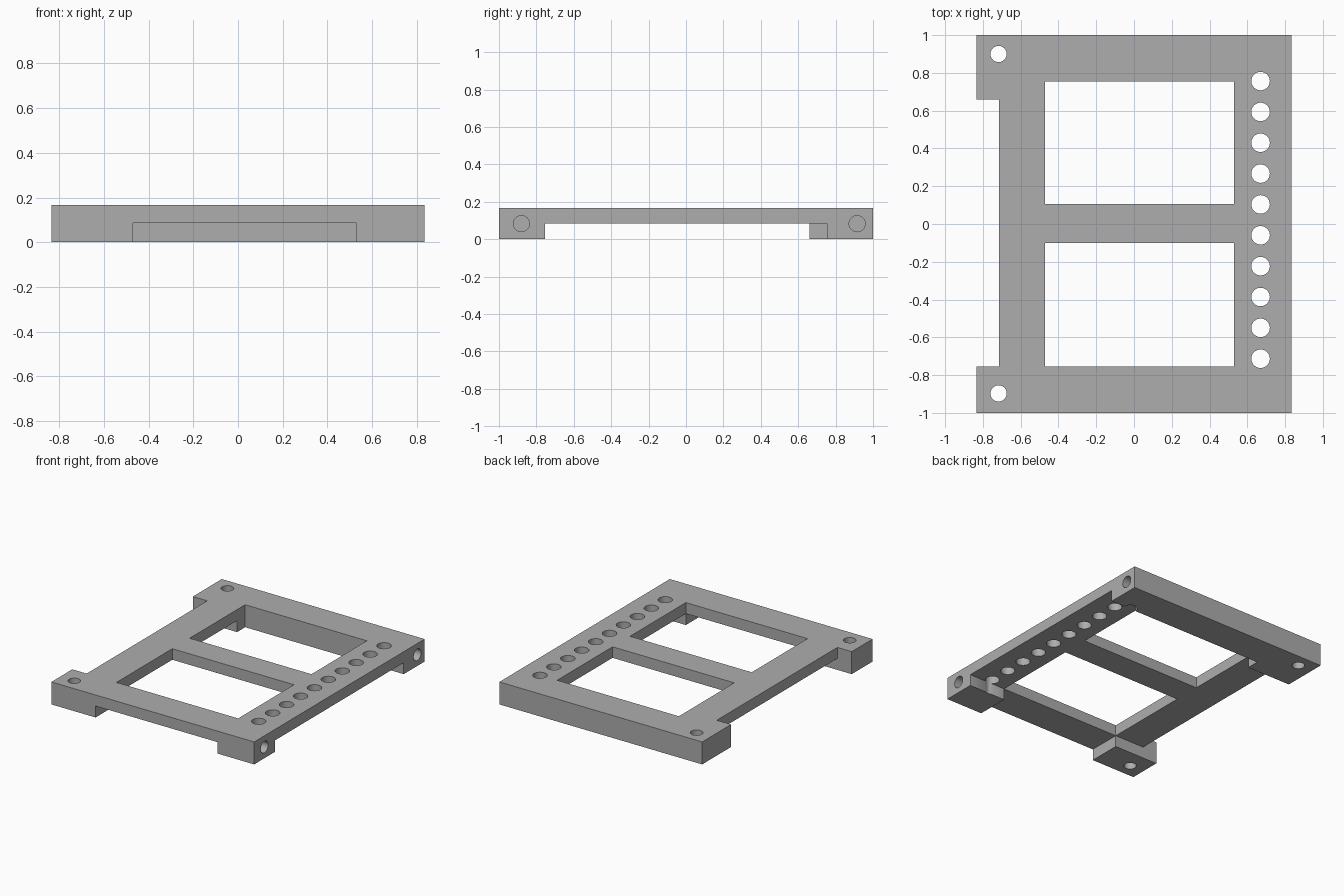
import bpy, bmesh, math
from mathutils import Matrix

if "Cube" in bpy.data.objects:
    bpy.data.objects.remove(bpy.data.objects["Cube"])

HX, HY, H = 0.833, 1.0, 0.167      # half width, half depth, height
DECK = 0.085                       # underside of the deck
IN_L, IN_R, IN_Y = -0.47, 0.53, 0.755
WAIST = -0.715                     # recessed side edge
TAB_Y = 0.66                       # inner end of the long rear tab

grey = bpy.data.materials.new("plain grey")
grey.use_nodes = True
colour = (0.42, 0.42, 0.42, 1)
grey.diffuse_color = colour
grey.node_tree.nodes["Principled BSDF"].inputs["Base Color"].default_value = colour


def add_object(name, bm):
    bmesh.ops.recalc_face_normals(bm, faces=bm.faces)
    mesh = bpy.data.meshes.new(name)
    bm.to_mesh(mesh)
    bm.free()
    mesh.materials.append(grey)
    obj = bpy.data.objects.new(name, mesh)
    bpy.context.collection.objects.link(obj)
    return obj


def prism(name, outline, z0, z1):
    bm = bmesh.new()
    face = bm.faces.new([bm.verts.new((x, y, z0)) for x, y in outline])
    top = bmesh.ops.extrude_face_region(bm, geom=[face])["geom"]
    verts = [v for v in top if isinstance(v, bmesh.types.BMVert)]
    bmesh.ops.translate(bm, verts=verts, vec=(0, 0, z1 - z0))
    return add_object(name, bm)


def rect(x0, x1, y0, y1):
    return [(x0, y0), (x1, y0), (x1, y1), (x0, y1)]


def drill(name, centre, radius, length, sideways=False):
    bm = bmesh.new()
    turn = Matrix.Rotation(math.pi / 2 if sideways else 0, 4, 'Y')
    bmesh.ops.create_cone(bm, cap_ends=True, segments=32, radius1=radius,
                          radius2=radius, depth=length,
                          matrix=Matrix.Translation(centre) @ turn)
    return add_object(name, bm)


def cut(target, cutter):
    mod = target.modifiers.new("cut", 'BOOLEAN')
    mod.operation = 'DIFFERENCE'
    mod.solver = 'EXACT'
    mod.object = cutter
    bpy.context.view_layer.objects.active = target
    bpy.ops.object.modifier_apply(modifier=mod.name)
    bpy.data.objects.remove(cutter)


# Frame outline with a recessed side between two tabs
frame = prism("frame", [(-HX, -HY), (HX, -HY), (HX, HY), (-HX, HY),
                        (-HX, TAB_Y), (WAIST, TAB_Y),
                        (WAIST, -IN_Y), (-HX, -IN_Y)], 0, H)

# Underside recess leaving the rear bar and the corner feet
cut(frame, prism("underside_cutter", [
    (-1, -IN_Y), (IN_L, -IN_Y), (IN_L, -1.1), (IN_R, -1.1), (IN_R, -IN_Y),
    (1, -IN_Y), (1, IN_Y), (IN_L, IN_Y), (IN_L, TAB_Y), (-1, TAB_Y)], -0.1, DECK))

# Two windows either side of the cross bar
for y0, y1 in ((-IN_Y, -0.1), (0.105, IN_Y)):
    cut(frame, prism("window_cutter", rect(IN_L, IN_R, y0, y1), -0.1, 0.3))

# Row of ten holes along the left rail
for i in range(10):
    cut(frame, drill("row_cutter", (0.67, -0.713 + i * 0.1633, 0.1), 0.049, 0.5))

# Vertical holes in the tabs
for y in (-0.897, 0.9):
    cut(frame, drill("tab_cutter", (-0.717, y, 0.1), 0.043, 0.5))

# Blind holes in the side face
for y in (-0.88, 0.915):
    cut(frame, drill("side_cutter", (HX, y, 0.083), 0.043, 0.5, True))

bpy.ops.object.select_all(action='DESELECT')
frame.select_set(True)
bpy.context.view_layer.objects.active = frame
bpy.ops.object.shade_smooth_by_angle(angle=math.radians(30))
